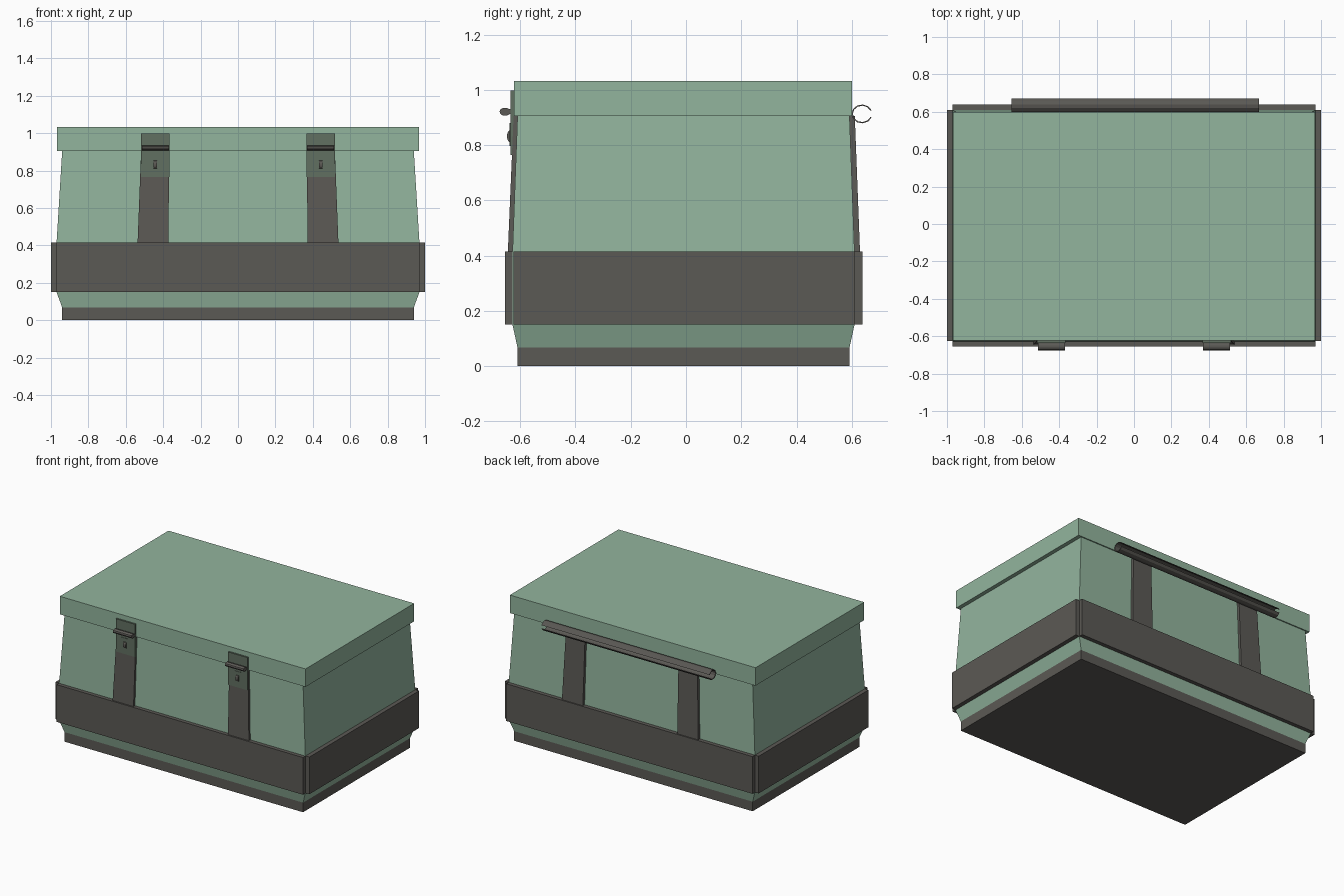
import bpy, bmesh, math

if "Cube" in bpy.data.objects:
    bpy.data.objects.remove(bpy.data.objects["Cube"])


def material(name, col):
    m = bpy.data.materials.new(name)
    m.diffuse_color = (*col, 1)
    m.use_nodes = True
    m.node_tree.nodes["Principled BSDF"].inputs["Base Color"].default_value = m.diffuse_color
    return m


GREEN = material("green_paint", (0.29, 0.46, 0.34))
DARK = material("dark_leather", (0.105, 0.10, 0.09))
PLATE = material("latch_metal", (0.12, 0.16, 0.12))


def finish(name, bm, mat):
    bmesh.ops.recalc_face_normals(bm, faces=bm.faces)
    me = bpy.data.meshes.new(name)
    bm.to_mesh(me)
    bm.free()
    me.materials.append(mat)
    ob = bpy.data.objects.new(name, me)
    bpy.context.collection.objects.link(ob)
    return ob


def loft(name, rings, mat):
    """Capped skin through rings of equal point count."""
    bm = bmesh.new()
    vs = [[bm.verts.new(p) for p in r] for r in rings]
    n = len(vs[0])
    for a, b in zip(vs, vs[1:]):
        for i in range(n):
            j = (i + 1) % n
            bm.faces.new((a[i], a[j], b[j], b[i]))
    bm.faces.new(vs[0])
    bm.faces.new(vs[-1])
    return finish(name, bm, mat)


def rect(x0, x1, y0, y1, z):
    return [(x0, y0, z), (x1, y0, z), (x1, y1, z), (x0, y1, z)]


def box(name, x0, x1, y0, y1, z0, z1, mat):
    return loft(name, [rect(x0, x1, y0, y1, z0), rect(x0, x1, y0, y1, z1)], mat)


def extrude_x(name, prof, x0, x1, mat):
    return loft(name, [[(x, y, z) for y, z in prof] for x in (x0, x1)], mat)


# Chest body, base and lid
box("base", -0.94, 0.94, -0.61, 0.592, 0.0, 0.068, DARK)
loft("body", [rect(-0.94, 0.94, -0.61, 0.592, 0.068),
              rect(-0.97, 0.97, -0.628, 0.61, 0.15),
              rect(-0.97, 0.97, -0.628, 0.61, 0.415),
              rect(-0.94, 0.94, -0.61, 0.592, 0.905)], GREEN)
box("lid", -0.968, 0.968, -0.623, 0.60, 0.905, 1.033, GREEN)

# Band around the chest: four plates with notched corners
box("band_front", -0.97, 0.97, -0.655, -0.625, 0.15, 0.415, DARK)
box("band_back", -0.97, 0.97, 0.607, 0.638, 0.15, 0.415, DARK)
for s, side in ((-1, "left"), (1, "right")):
    a, b = sorted((s * 0.967, s * 1.0))
    box("band_" + side, a, b, -0.625, 0.61, 0.15, 0.415, DARK)

for s, side in ((-1, "left"), (1, "right")):
    def span(a, b):
        return sorted((s * a, s * b))

    # Leaning straps, front and back
    lo, hi = span(0.372, 0.537), span(0.368, 0.518)
    loft("strap_front_" + side, [rect(*lo, -0.645, -0.62, 0.41),
                                 rect(*hi, -0.624, -0.60, 0.905)], DARK)
    loft("strap_back_" + side, [rect(*lo, 0.60, 0.63, 0.41),
                                rect(*hi, 0.58, 0.611, 0.905)], DARK)

    # Latch plates with a small gap under the hinge
    box("latch_plate_" + side, *span(0.366, 0.518), -0.635, -0.618, 0.765, 0.998, PLATE)

    # Hinge roll
    roll = [(-0.655 + 0.02 * math.cos(t), 0.921 + 0.015 * math.sin(t))
            for t in (math.tau * i / 10 for i in range(10))]
    extrude_x("latch_roll_" + side, roll, *span(0.369, 0.514), DARK)
    box("roll_mount_" + side, *span(0.369, 0.514), -0.642, -0.63, 0.912, 0.93, DARK)

    # Keyhole frame and rounded staple
    box("keyhole_frame_" + side, *span(0.417, 0.47), -0.638, -0.63, 0.796, 0.88, PLATE)
    staple = [(-0.637 - 0.011 * math.sin(t), 0.832 + 0.022 * math.cos(t))
              for t in (math.pi * i / 6 for i in range(7))]
    extrude_x("staple_" + side, staple, *span(0.432, 0.453), DARK)

# Back handle: thin C-shaped faceted tube, open outward
angles = [math.radians(22 + 316 * i / 10) for i in range(11)]
prof = [(0.637 + r * math.cos(t), 0.913 + r * math.sin(t) * 0.9)
        for r, seq in ((0.038, angles), (0.033, angles[::-1])) for t in seq]
extrude_x("back_handle", prof, -0.655, 0.668, DARK)
